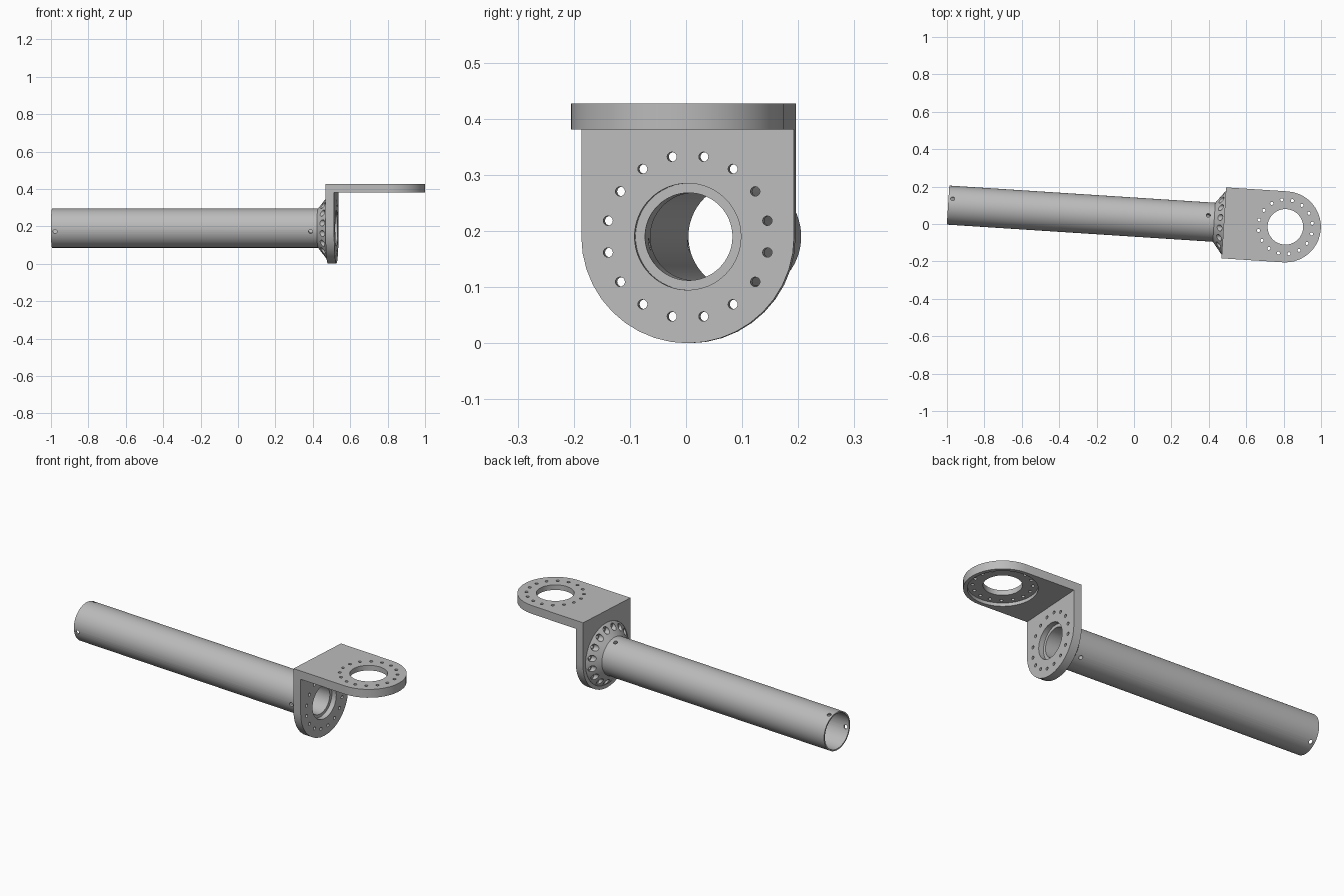
import bpy, bmesh, math
from mathutils import Matrix, Vector

cube = bpy.data.objects.get("Cube")
if cube:
    bpy.data.objects.remove(cube)

HUB_Z = 0.19        # height of the tube axis
REACH = 0.33        # bracket corner to top hub
TOP = 0.427
THICK = 0.046
BOLT_RING = 0.145
PLACE = Matrix.Translation((0.48, 0.006, 0)) @ Matrix.Rotation(math.radians(-3.69), 4, 'Z')
HUB = Matrix.Translation((0, 0, HUB_Z)) @ Matrix.Rotation(math.pi / 2, 4, 'Y')
TOP_HUB = Matrix.Translation((REACH, 0, TOP))

metal = bpy.data.materials.new("grey metal")
metal.use_nodes = True
metal.diffuse_color = (0.5, 0.5, 0.5, 1)
metal.node_tree.nodes["Principled BSDF"].inputs["Base Color"].default_value = (0.5, 0.5, 0.5, 1)


def make(name, bm, matrix):
    bmesh.ops.transform(bm, matrix=matrix, verts=bm.verts)
    bmesh.ops.recalc_face_normals(bm, faces=bm.faces)
    mesh = bpy.data.meshes.new(name)
    bm.to_mesh(mesh)
    bm.free()
    mesh.materials.append(metal)
    obj = bpy.data.objects.new(name, mesh)
    bpy.context.collection.objects.link(obj)
    return obj


def add_pin(bm, radius, start, end, centre=(0, 0), sides=16):
    """Cylinder along z between two heights."""
    place = Matrix.Translation((*centre, (start + end) / 2))
    bmesh.ops.create_cone(bm, cap_ends=True, segments=sides, radius1=radius,
                          radius2=radius, depth=abs(end - start), matrix=place)


def pin_ring(radius, start, end, matrix):
    """Sixteen cutters on the bolt circle."""
    bm = bmesh.new()
    for i in range(16):
        a = (i + 0.5) * math.tau / 16
        add_pin(bm, radius, start, end, (BOLT_RING * math.cos(a), BOLT_RING * math.sin(a)))
    return make("bolt_cutter", bm, matrix)


def disc(radius, start, end, matrix, sides=64):
    bm = bmesh.new()
    add_pin(bm, radius, start, end, sides=sides)
    return make("disc_cutter", bm, matrix)


def lathe(name, profile, sides=64):
    """Closed (axial, radius) profile turned about the tube axis."""
    bm = bmesh.new()
    verts = [bm.verts.new((r, 0, x)) for x, r in profile]
    edges = [bm.edges.new((verts[i - 1], verts[i])) for i in range(len(verts))]
    bmesh.ops.spin(bm, geom=verts + edges, cent=(0, 0, 0), axis=(0, 0, 1),
                   angle=math.tau, steps=sides, use_merge=True)
    bmesh.ops.remove_doubles(bm, verts=bm.verts, dist=1e-5)
    return make(name, bm, HUB)


def slab(name, radius, length, start, end, matrix, sides=20):
    """Plate with one round end at the origin and a square end at -x."""
    bm = bmesh.new()
    pts = [(-length, -radius), (-length, radius)]
    for i in range(sides + 1):
        a = math.pi / 2 - math.pi * i / sides
        pts.append((radius * math.cos(a), radius * math.sin(a)))
    face = bm.faces.new([bm.verts.new((x, y, start)) for x, y in pts])
    new = bmesh.ops.extrude_face_region(bm, geom=[face])["geom"]
    bmesh.ops.translate(bm, vec=(0, 0, end - start),
                        verts=[v for v in new if isinstance(v, bmesh.types.BMVert)])
    return make(name, bm, matrix)


def combine(obj, other, operation='DIFFERENCE'):
    other.hide_render = True
    bpy.context.view_layer.objects.active = obj
    mod = obj.modifiers.new("combine", 'BOOLEAN')
    mod.operation, mod.solver, mod.object = operation, 'EXACT', other
    bpy.ops.object.modifier_apply(modifier=mod.name)
    bpy.data.objects.remove(other)


def tube_holes(x):
    """Three radial cutters around the tube."""
    bm = bmesh.new()
    for i in range(3):
        part = bmesh.new()
        add_pin(part, 0.011, 0.05, 0.13)
        turn = Matrix.Rotation(math.radians(-20 + 120 * i), 4, 'X')
        part.transform(Matrix.Translation((x, 0, HUB_Z)) @ turn)
        temp = bpy.data.meshes.new("temp")
        part.to_mesh(temp)
        part.free()
        bm.from_mesh(temp)
        bpy.data.meshes.remove(temp)
    return make("screw_cutter", bm, Matrix())


# Bracket: two round-ended plates meeting at a square corner
bracket = slab("angle_bracket", HUB_Z, REACH, -THICK, 0, TOP_HUB)
combine(bracket, slab("upright", HUB_Z, TOP - HUB_Z, 0, THICK, HUB), 'UNION')
for hub, inner, outer, floor in ((HUB, -0.03, 0.08, 0.018), (TOP_HUB, -0.08, 0.03, None)):
    combine(bracket, disc(0.095, inner, outer, hub))
    combine(bracket, pin_ring(0.0085, inner, outer, hub))
    # Seat recess on the inner side of each plate
    if floor:
        combine(bracket, disc(0.17, inner, floor, hub))
    else:
        combine(bracket, disc(0.17, inner, 0.018 - THICK, hub))

# Tube
tube = lathe("tube", [(-1.477, 0.097), (-1.477, 0.1045), (-0.062, 0.1045), (-0.062, 0.097)])
for x in (-1.455, -0.085):
    combine(tube, tube_holes(x))

# Flange with a sleeve that plugs into the tube
flange = lathe("flange", [(-0.13, 0.078), (-0.13, 0.0968), (-0.062, 0.0968), (-0.062, 0.1045),
                          (-0.052, 0.1045), (-0.006, 0.164), (0.0, 0.1695), (0.018, 0.1695),
                          (0.018, 0.078)])
combine(flange, tube_holes(-0.085))
combine(flange, pin_ring(0.0085, -0.1, 0.05, HUB))
combine(flange, pin_ring(0.017, -0.1, -0.002, HUB))

# Turn the assembly and shade it
for obj in (bracket, tube, flange):
    obj.matrix_world = PLACE
    bpy.ops.object.select_all(action='DESELECT')
    obj.select_set(True)
    bpy.context.view_layer.objects.active = obj
    bpy.ops.object.shade_smooth_by_angle(angle=math.radians(30))
